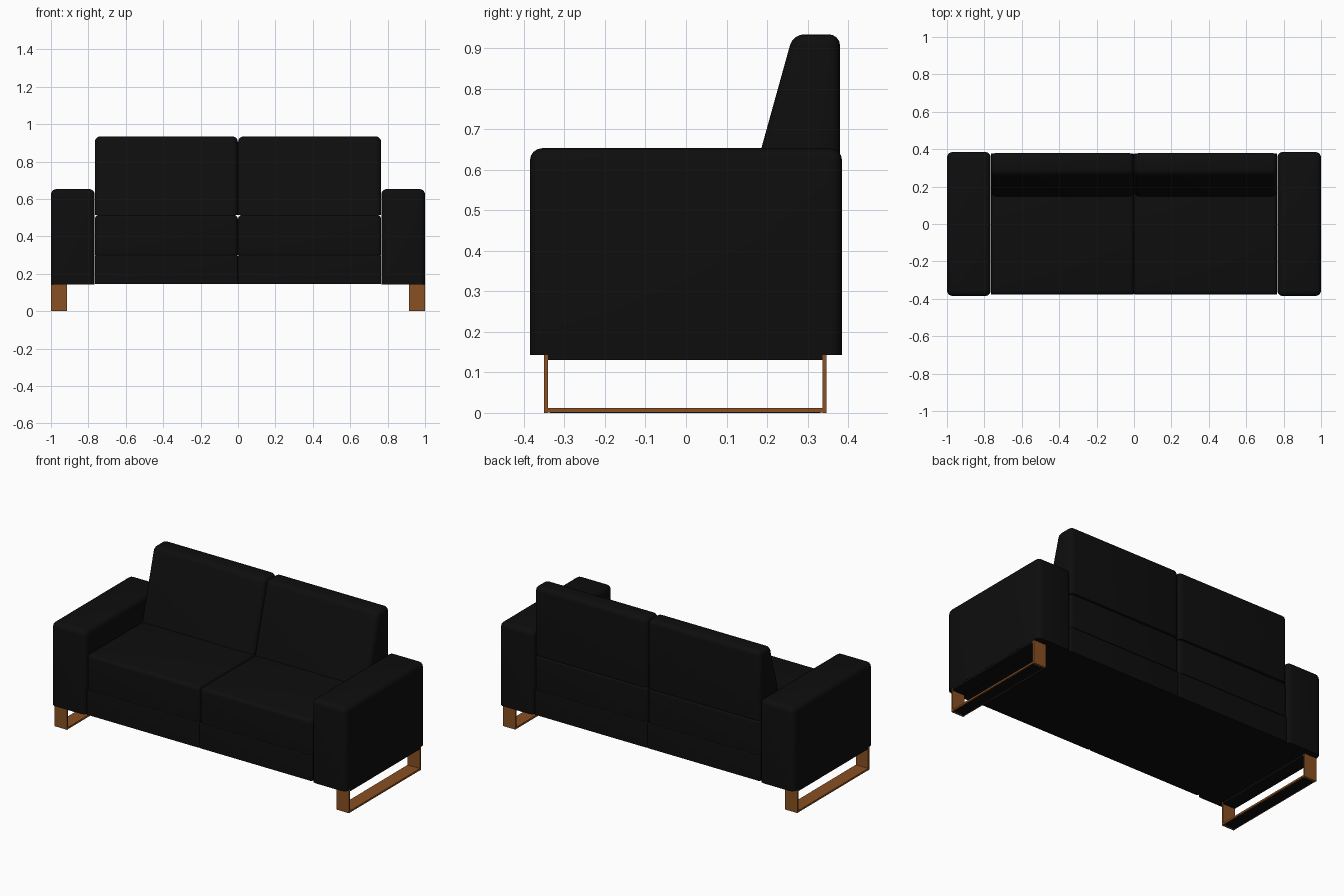
import bpy, bmesh

if "Cube" in bpy.data.objects:
    bpy.data.objects.remove(bpy.data.objects["Cube"])


def material(name, rgb):
    m = bpy.data.materials.new(name)
    m.diffuse_color = (*rgb, 1)
    m.use_nodes = True
    m.node_tree.nodes["Principled BSDF"].inputs["Base Color"].default_value = m.diffuse_color
    return m


BLACK = material("black fabric", (0.0042, 0.0042, 0.0042))
WOOD = material("brown wood", (0.25, 0.08, 0.016))


def prism(name, profile, x0, x1, mat, bevel=0.0, segments=4):
    """Extrude a (y, z) profile along x; round every edge not on the bottom."""
    bm = bmesh.new()
    a = [bm.verts.new((x0, y, z)) for y, z in profile]
    b = [bm.verts.new((x1, y, z)) for y, z in profile]
    n = len(profile)
    bm.faces.new(a)
    bm.faces.new(b[::-1])
    for i in range(n):
        j = (i + 1) % n
        bm.faces.new((a[j], a[i], b[i], b[j]))
    bmesh.ops.recalc_face_normals(bm, faces=bm.faces)
    if bevel:
        low = min(z for _, z in profile) + 1e-5
        edges = [e for e in bm.edges if max(v.co.z for v in e.verts) > low]
        bmesh.ops.bevel(bm, geom=edges, offset=bevel, segments=segments,
                        profile=0.5, affect='EDGES', clamp_overlap=True)
    me = bpy.data.meshes.new(name)
    bm.to_mesh(me)
    bm.free()
    me.materials.append(mat)
    ob = bpy.data.objects.new(name, me)
    bpy.context.collection.objects.link(ob)
    if bevel:
        bpy.ops.object.select_all(action='DESELECT')
        ob.select_set(True)
        bpy.context.view_layer.objects.active = ob
        bpy.ops.object.shade_smooth_by_angle()
    return ob


def box(name, x0, x1, y0, y1, z0, z1, mat, bevel=0.0):
    prism(name, [(y0, z0), (y1, z0), (y1, z1), (y0, z1)],
          min(x0, x1), max(x0, x1), mat, bevel)


for side, s in (("left", -1), ("right", 1)):
    # Upholstery
    box(f"{side}_arm", s * 0.766, s * 1.0, -0.385, 0.385, 0.143, 0.653, BLACK, 0.03)
    box(f"{side}_base", s * 0.001, s * 0.765, -0.378, 0.378, 0.145, 0.3, BLACK, 0.006)
    box(f"{side}_seat_cushion", s * 0.001, s * 0.765, -0.378, 0.378, 0.3, 0.515, BLACK, 0.022)
    # Sloped back cushion
    prism(f"{side}_back_cushion",
          [(0.147, 0.513), (0.38, 0.513), (0.38, 0.934), (0.264, 0.934)],
          min(s * 0.001, s * 0.765), max(s * 0.001, s * 0.765), BLACK, 0.028)

    # Sled leg frame: two uprights, floor bar, dark top bar and floor pad
    xi, xo = s * 0.915, s * 0.999
    box(f"{side}_front_leg", xi, xo, -0.35, -0.34, 0.0, 0.144, WOOD)
    box(f"{side}_back_leg", xi, xo, 0.337, 0.347, 0.0, 0.144, WOOD)
    box(f"{side}_floor_bar", xi, xo, -0.34, 0.337, 0.001, 0.012, WOOD)
    box(f"{side}_top_bar", xi, xo, -0.34, 0.337, 0.131, 0.144, BLACK)
    box(f"{side}_floor_pad", s * 0.922, s * 0.992, -0.335, 0.332, 0.0, 0.002, BLACK)
